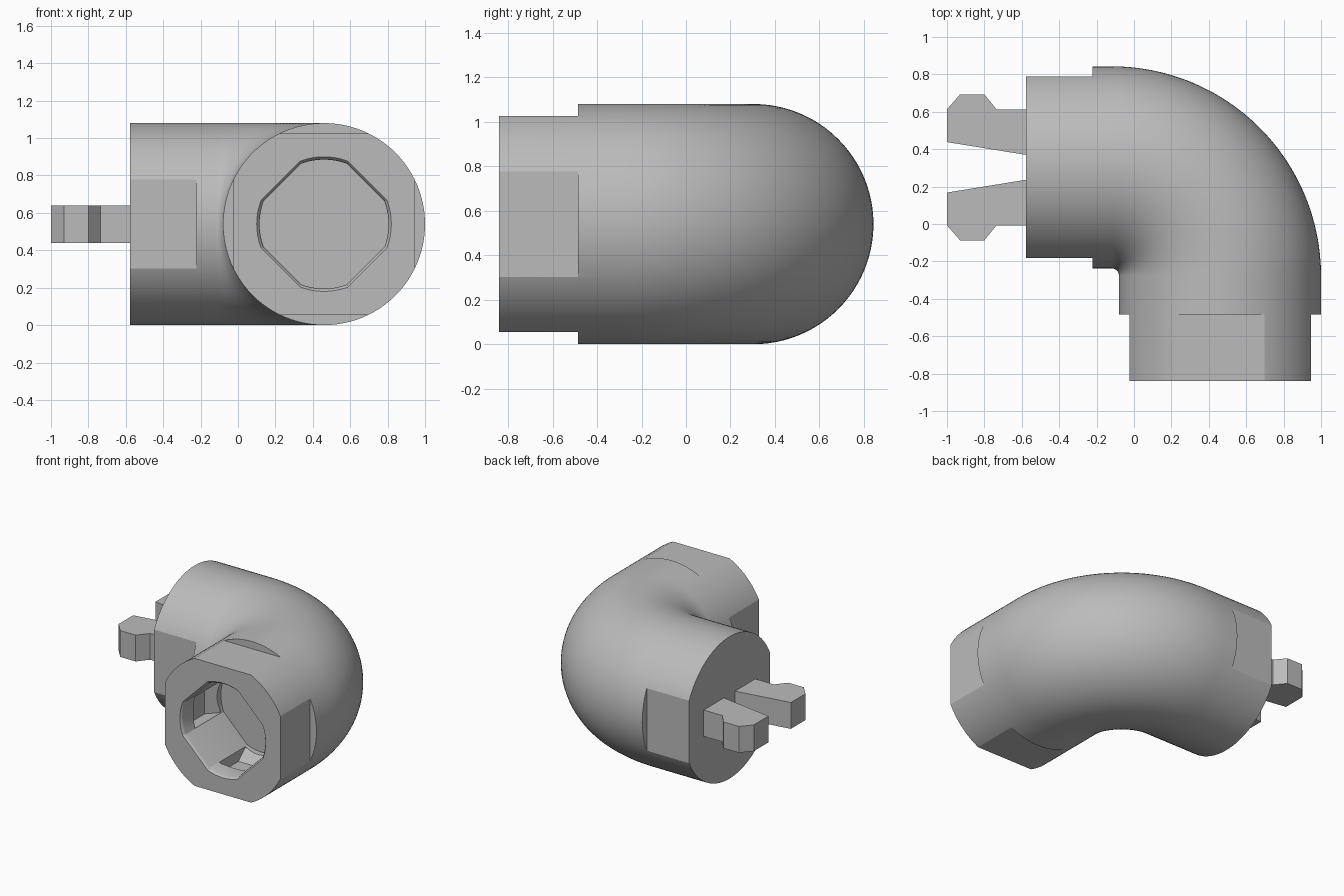
import bpy
import bmesh
from math import radians, cos, sin, pi, sqrt, asin
from mathutils import Vector

if "Cube" in bpy.data.objects:
    bpy.data.objects.remove(bpy.data.objects["Cube"], do_unlink=True)

R = 0.54                      # tube radius
Z = 0.54                      # height of the tube axis
AX, AY = 0.46, 0.303          # axis of the front leg (x) and of the side leg (y)
BEND = 0.58                   # bend radius of the tube axis
CX, CY = AX - BEND, AY - BEND
FRONT, SIDE = -0.84, -0.578   # open end (y) and hooked end (x)

grey = bpy.data.materials.new("light grey plastic")
grey.use_nodes = True
grey.diffuse_color = (0.5, 0.5, 0.5, 1)
grey.node_tree.nodes["Principled BSDF"].inputs["Base Color"].default_value = (0.5, 0.5, 0.5, 1)


def loft(name, rings):
    """Skin a list of closed rings and cap both ends."""
    bm = bmesh.new()
    loops = [[bm.verts.new(p) for p in ring] for ring in rings]
    n = len(loops[0])
    for a, b in zip(loops, loops[1:]):
        for i in range(n):
            j = (i + 1) % n
            bm.faces.new((a[i], a[j], b[j], b[i]))
    bm.faces.new(loops[0])
    bm.faces.new(loops[-1])
    bmesh.ops.recalc_face_normals(bm, faces=bm.faces)
    mesh = bpy.data.meshes.new(name)
    bm.to_mesh(mesh)
    bm.free()
    mesh.materials.append(grey)
    ob = bpy.data.objects.new(name, mesh)
    bpy.context.collection.objects.link(ob)
    return ob


def box(name, lo, hi):
    ring = [(lo[0], lo[1]), (hi[0], lo[1]), (hi[0], hi[1]), (lo[0], hi[1])]
    return loft(name, [[(x, y, z) for x, y in ring] for z in (lo[2], hi[2])])


def cut(target, cutter):
    cutter.hide_render = True
    mod = target.modifiers.new("cut", "BOOLEAN")
    mod.operation = "DIFFERENCE"
    mod.solver = "EXACT"
    mod.object = cutter
    bpy.context.view_layer.objects.active = target
    bpy.ops.object.modifier_apply(modifier=mod.name)
    bpy.data.objects.remove(cutter, do_unlink=True)


# Elbow body: a circle swept along a straight, a quarter turn and a straight
def tube_ring(a, dx=0.0, dy=0.0):
    ring = []
    for i in range(96):
        t = 2 * pi * i / 96
        d = BEND + R * cos(t)
        ring.append((CX + d * cos(a) + dx, CY + d * sin(a) + dy, Z + R * sin(t)))
    return ring


rings = [tube_ring(0, dy=FRONT - CY)]
rings += [tube_ring(radians(90) * i / 32) for i in range(33)]
rings.append(tube_ring(radians(90), dx=SIDE - CX))
body = loft("elbow_body", rings)

# Wrench flats: four on the open end, two on the hooked end
F, OUT = 0.485, 0.7
for s in (-1, 1):
    a, b = sorted((s * F, s * OUT))
    cut(body, box("flat_cutter", (AX + a, FRONT - 0.1, Z - OUT), (AX + b, -0.485, Z + OUT)))
    cut(body, box("flat_cutter", (AX - OUT, FRONT - 0.1, Z + a), (AX + OUT, -0.485, Z + b)))
    cut(body, box("flat_cutter", (SIDE - 0.1, AY + a, Z - OUT), (-0.222, AY + b, Z + OUT)))


# Socket: a diagonal square with its corners rounded to a circle
def socket_ring(y, r):
    flat = 0.912 * r
    half = radians(45) - asin(sqrt(r * r - flat * flat) / r)
    ring = []
    for k in range(4):
        for i in range(9):
            t = k * pi / 2 + half * (i / 4 - 1)
            ring.append((AX + r * cos(t), y, Z + r * sin(t)))
    return ring


DEPTH = 0.47
steps = [(-0.05, 0.36), (0, 0.36), (0.012, 0.35), (0.03, 0.345), (DEPTH, 0.345)]
cut(body, loft("socket_cutter", [socket_ring(FRONT + d, r) for d, r in steps]))

# Catch recesses inside the socket, one on each side
for dx, dz in ((1, 0), (-1, 0), (0, 1), (0, -1)):
    axis, side = Vector((dx, 0, dz)), Vector((-dz, 0, dx))
    rings = []
    for depth, reach in ((0.13, 0.33), (0.21, 0.405), (0.36, 0.405), (0.44, 0.33)):
        c = Vector((AX, FRONT + depth, Z))
        rings.append([c + axis * u + side * v for u, v in
                      ((0.28, -0.12), (reach, -0.12), (reach, 0.12), (0.28, 0.12))])
    cut(body, loft("recess_cutter", rings))

bpy.ops.object.select_all(action="DESELECT")
body.select_set(True)
bpy.context.view_layer.objects.active = body
bpy.ops.object.shade_smooth_by_angle(angle=radians(20))

# Two barbed snap hooks on the side end
hook = [(-0.55, 0.062), (-1.0, 0.135), (-1.0, 0.31), (-0.93, 0.39),
        (-0.80, 0.39), (-0.735, 0.31), (-0.55, 0.31)]
for name, s in (("rear_hook", 1), ("front_hook", -1)):
    loft(name, [[(x, AY + s * y, z) for x, y in hook] for z in (0.44, 0.64)])
